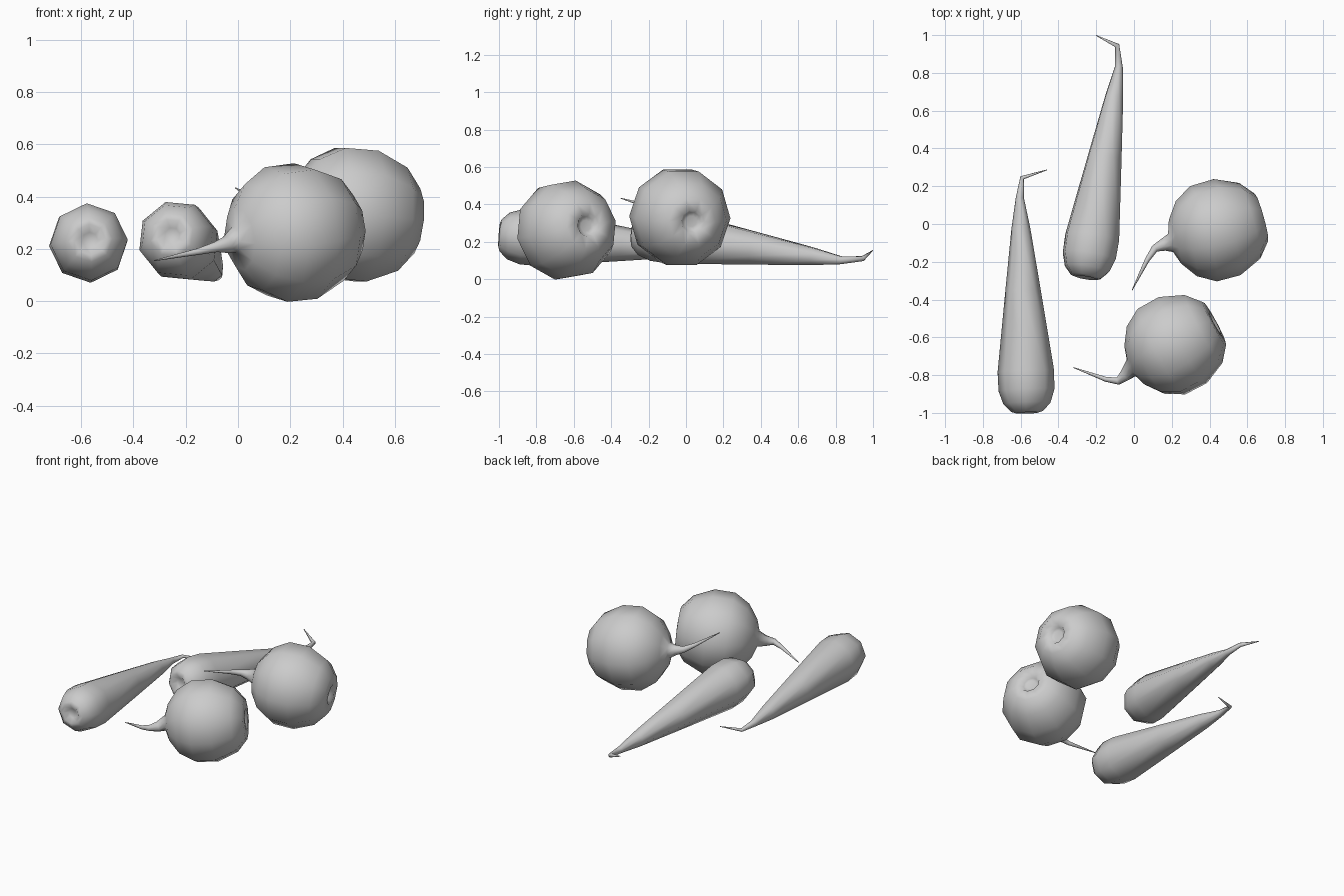
import bpy, bmesh, math
from mathutils import Vector

if "Cube" in bpy.data.objects:
    bpy.data.objects.remove(bpy.data.objects["Cube"])


def ring(bm, center, axis, radius, sides, phase):
    side = axis.cross(Vector((0, 0, 1))).normalized()
    up = side.cross(axis).normalized()
    out = []
    for i in range(sides):
        a = 2 * math.pi * i / sides + phase
        out.append(bm.verts.new(center + radius * (math.cos(a) * side + math.sin(a) * up)))
    return out


def root_vegetable(name, start, axis, profile, tail, sides, phase):
    """Turn a profile (distance, radius) along an axis, then sweep a thin tail."""
    start, axis = Vector(start), Vector(axis).normalized()
    bm = bmesh.new()
    rings = [ring(bm, start + axis * t, axis, r, sides, phase) for t, r in profile]
    path = [start + axis * profile[-1][0]] + [Vector(p[:3]) for p in tail]
    for i in range(1, len(path)):
        nxt = path[min(i + 1, len(path) - 1)]
        d = (path[i] - path[i - 1]).normalized()
        if i + 1 < len(path):
            d += (nxt - path[i]).normalized()
        rings.append(ring(bm, path[i], d.normalized(), tail[i - 1][3], sides, phase))
    for a, b in zip(rings, rings[1:]):
        for i in range(sides):
            j = (i + 1) % sides
            bm.faces.new((a[i], a[j], b[j], b[i]))
    bm.faces.new(rings[0])
    bm.faces.new(rings[-1])
    bmesh.ops.recalc_face_normals(bm, faces=bm.faces)
    for f in bm.faces:
        f.smooth = True
    mesh = bpy.data.meshes.new(name)
    bm.to_mesh(mesh)
    bm.free()
    bpy.context.collection.objects.link(bpy.data.objects.new(name, mesh))


# Carrots: dimpled crown, rounded shoulder, long taper, hooked tip
carrot = [(0.025, 0.03), (0.0, 0.06), (0.008, 0.085), (0.05, 0.125), (0.12, 0.148),
          (0.22, 0.15), (0.65, 0.094), (0.98, 0.05), (1.14, 0.022)]
root_vegetable("carrot_left", (-0.565, -1.0, 0.235), (-0.04, 1.15, -0.08), carrot,
               [(-0.592, 0.245, 0.15, 0.012), (-0.46, 0.287, 0.155, 0.002)], 8, 0.06)
root_vegetable("carrot_right", (-0.255, -0.285, 0.255), (0.17, 1.085, -0.15), carrot,
               [(-0.09, 0.945, 0.11, 0.014), (-0.2, 0.998, 0.153, 0.002)], 8, 0.3)

# Beets: flat dimpled crown, round body, thin curling tail
beet = [(-0.215, 0.03), (-0.22, 0.05), (-0.245, 0.065), (-0.24, 0.13), (-0.175, 0.208),
        (-0.05, 0.264), (0.08, 0.262), (0.175, 0.207), (0.238, 0.12), (0.262, 0.05)]
root_vegetable("beet_front", (0.215, -0.638, 0.263), (-0.5, -0.27, -0.06), beet,
               [(-0.045, -0.8, 0.215, 0.033), (-0.085, -0.832, 0.207, 0.02),
                (-0.15, -0.822, 0.19, 0.013), (-0.32, -0.76, 0.155, 0.002)], 10, 0.15)
root_vegetable("beet_back", (0.445, -0.03, 0.33), (-0.5, -0.14, 0.05), beet,
               [(0.155, -0.11, 0.362, 0.033), (0.11, -0.13, 0.37, 0.02),
                (0.07, -0.19, 0.387, 0.013), (-0.01, -0.35, 0.433, 0.002)], 10, 0.0)
